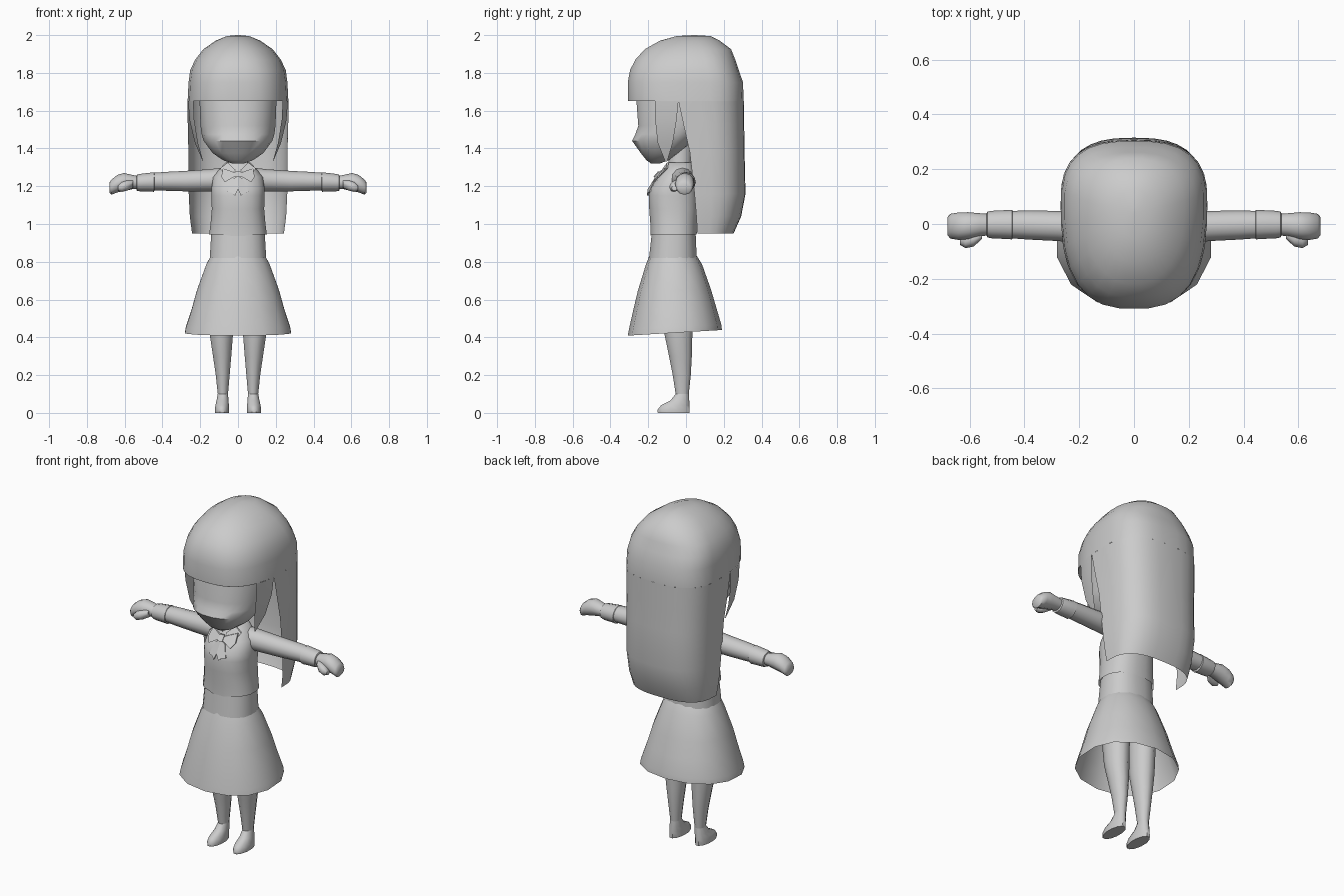
import bpy, bmesh, math
from mathutils import Vector

if "Cube" in bpy.data.objects:
    bpy.data.objects.remove(bpy.data.objects["Cube"])

grey = bpy.data.materials.new("light_grey")
grey.diffuse_color = (0.6, 0.6, 0.6, 1)
grey.use_nodes = True
grey.node_tree.nodes["Principled BSDF"].inputs["Base Color"].default_value = grey.diffuse_color


def finish(name, bm, angle=50):
    bmesh.ops.remove_doubles(bm, verts=bm.verts, dist=0.0005)
    bmesh.ops.recalc_face_normals(bm, faces=bm.faces)
    me = bpy.data.meshes.new(name)
    bm.to_mesh(me)
    bm.free()
    me.materials.append(grey)
    ob = bpy.data.objects.new(name, me)
    bpy.context.collection.objects.link(ob)
    bpy.ops.object.select_all(action='DESELECT')
    ob.select_set(True)
    bpy.context.view_layer.objects.active = ob
    bpy.ops.object.shade_smooth_by_angle(angle=math.radians(angle))
    return ob


def loft(name, rings, closed=True, cap_start=False, cap_end=False, angle=50):
    bm = bmesh.new()
    vs = [[bm.verts.new(p) for p in r] for r in rings]
    n = len(vs[0])
    for a, b in zip(vs, vs[1:]):
        for i in range(n if closed else n - 1):
            j = (i + 1) % n
            bm.faces.new((a[i], a[j], b[j], b[i]))
    if cap_start:
        bm.faces.new(vs[0])
    if cap_end:
        bm.faces.new(vs[-1])
    return finish(name, bm, angle)


def power(v, e):
    return math.copysign(abs(v) ** e, v)


def spot(a, z, w, yf, yb, yc, n):
    """Point on a rounded section with separate front and back depths."""
    c, s = math.cos(a), math.sin(a)
    ry = yb - yc if s > 0 else yc - yf
    return (w * power(c, 2 / n), yc + ry * power(s, 2 / n), z)


def ring(z, w, yf, yb, yc=None, n=2.0, segs=16, x=0.0, tilt=0.0):
    yc = (yf + yb) / 2 if yc is None else yc
    pts = []
    for i in range(segs):
        p = spot(2 * math.pi * (i + 0.5) / segs, z, w, yf, yb, yc, n)
        pts.append((p[0] + x, p[1], z + tilt * (p[1] - yc)))
    return pts


# Hair: crown shell
YC, N = 0.08, 2.7
crown = [(2.0, .004, .04, .05, .045, 2), (1.995, .06, -.05, .13, .045, 2),
         (1.97, .12, -.14, .18, .05, 2.1), (1.925, .185, -.22, .24, .06, 2.2),
         (1.87, .228, -.27, .262, .07, 2.4), (1.815, .254, -.298, .28, YC, 2.5),
         (1.75, .263, -.31, .303, YC, N), (1.65, .268, -.308, .306, YC, N)]
loft("hair_crown", [ring(z, w, f, b, c, n, 28) for z, w, f, b, c, n in crown], cap_start=True)


def edge_angle(y, yf, yb):
    ry = yb - YC if y > YC else YC - yf
    return math.asin(power((y - YC) / ry, N / 2))


def panel(z, w, yf, yb, a0, a1, cols):
    return [spot(a0 + (a1 - a0) * i / cols, z, w, yf, yb, YC, N) for i in range(cols + 1)]


# Hair: underside of the fringe, meeting the forehead
a = edge_angle(-.165, -.308, .306)
loft("fringe_underside", [panel(1.65, .268, -.308, .306, -math.pi - a, a, 14),
                          panel(1.655, .2, -.25, .306, -math.pi - a, a, 14)], closed=False)

# Hair: long back sheet, (z, half width, back, front edge)
sheet = [(1.65, .268, .306, -.04), (1.52, .266, .308, -.012), (1.38, .263, .31, .02),
         (1.16, .261, .315, .045), (1.04, .255, .292, .055), (.95, .243, .252, .06)]
rows = []
for z, w, yb, ye in sheet:
    a = edge_angle(ye, -.308, yb)
    rows.append(panel(z, w, -.308, yb, a, math.pi - a, 18))
loft("hair_back", rows, closed=False)

# Hair: pointed locks before the ears
locks = [(1.65, .268, -.165, -.04), (1.55, .262, -.163, -.05), (1.43, .235, -.15, -.07),
         (1.33, .195, -.11, -.1)]
for side, label in ((1, "right"), (-1, "left")):
    rows = []
    for z, w, y0, y1 in locks:
        r = panel(z, w, -.308, .306, edge_angle(y0, -.308, .306), edge_angle(y1, -.308, .306), 4)
        rows.append([(side * p[0], p[1], p[2]) for p in r])
    loft("hair_lock_" + label, rows, closed=False)

# Head with a soft muzzle and chin
head = [(1.32, .03, -.185, -.14, -.16), (1.338, .08, -.21, -.09, -.14), (1.375, .135, -.24, -.04, -.1),
        (1.44, .183, -.287, .04, -.07), (1.475, .194, -.27, .07, -.06), (1.52, .2, -.254, .1, -.05),
        (1.65, .205, -.264, .15, -.04), (1.76, .19, -.22, .14, -.04)]
loft("head", [ring(z, w, f, b, c, 2.3, 24) for z, w, f, b, c in head], cap_start=True, cap_end=True)
loft("neck", [ring(1.24, .07, -.11, .03, segs=12), ring(1.32, .058, -.095, .03, segs=12),
              ring(1.42, .058, -.095, .035, segs=12)])

# Upper body
body = [(1.325, .065, -.1, .035), (1.29, .1, -.115, .042), (1.25, .132, -.15, .05),
        (1.19, .142, -.19, .058), (1.15, .143, -.198, .063), (1.08, .14, -.196, .066),
        (1.0, .147, -.19, .06), (.945, .154, -.19, .058)]
rows = [ring(z, w, f, b, n=2.4, segs=20) for z, w, f, b in body]
rows[-1] = [(x, y, z - max(0, .025 - abs(x) * .5) * (y < -.1)) for x, y, z in rows[-1]]
loft("top", rows, cap_start=True)
loft("waistband", [ring(.955, .143, -.182, .052, n=2.4, segs=20),
                   ring(.82, .151, -.197, .058, n=2.4, segs=20)], cap_start=True)

# Flared skirt with a hem band, open underneath
skirt = [(.83, .148, -.195, .058, 0), (.785, .172, -.213, .085, .01), (.65, .222, -.255, .132, .02),
         (.55, .25, -.28, .16, .04), (.455, .282, -.302, .187, .05), (.424, .287, -.308, .19, .06)]
loft("skirt", [ring(z, w, f, b, n=2.2, segs=14, tilt=t) for z, w, f, b, t in skirt])

# Legs and feet
leg = [(.72, .085, .07, -.14, .04), (.55, .09, .066, -.13, .042), (.41, .088, .063, -.115, .036),
       (.3, .084, .05, -.092, .033), (.2, .081, .038, -.072, .027), (.1, .08, .028, -.056, .016)]
foot = [(.1, .08, .028, -.056, .016), (.065, .082, .033, -.085, .019), (.04, .084, .037, -.135, .021),
        (.015, .085, .039, -.155, .022), (0, .085, .038, -.152, .022)]
for side, label in ((1, "right"), (-1, "left")):
    for part, data in (("leg_", leg), ("foot_", foot)):
        loft(part + label, [ring(z, w, f, b, x=side * x, segs=12) for z, x, w, f, b in data],
             cap_end=part == "foot_")


def limb(data, side, segs=12):
    rows = []
    for x, zc, rz, yc, ry in data:
        rows.append([(side * x, yc + ry * math.cos(t), zc + rz * math.sin(t))
                     for t in (2 * math.pi * i / segs for i in range(segs))])
    return rows


# Arms: sleeve, cuff, hand, thumb as (x, z, half height, y, half depth)
sleeve = [(.09, 1.235, .062, -.02, .065), (.15, 1.231, .059, -.012, .06), (.28, 1.227, .054, -.007, .055),
          (.38, 1.226, .05, -.004, .053), (.45, 1.225, .046, -.002, .05)]
cuff = [(.44, 1.224, .043, -.002, .046), (.445, 1.222, .052, -.002, .054), (.46, 1.222, .05, -.002, .053),
        (.52, 1.219, .046, -.002, .05), (.535, 1.219, .043, -.002, .047), (.54, 1.219, .03, -.002, .035)]
hand = [(.52, 1.219, .032, -.002, .038), (.56, 1.222, .038, -.003, .042), (.605, 1.222, .048, -.006, .049),
        (.64, 1.213, .046, -.008, .05), (.67, 1.195, .04, -.008, .045), (.68, 1.193, .027, -.008, .034)]
thumb = [(.555, 1.212, .02, -.035, .02), (.585, 1.204, .027, -.055, .027), (.615, 1.196, .026, -.064, .024),
         (.635, 1.19, .014, -.062, .014)]
for side, label in ((1, "right"), (-1, "left")):
    for part, data in (("sleeve_", sleeve), ("cuff_", cuff), ("hand_", hand), ("thumb_", thumb)):
        loft(part + label, limb(data, side), cap_start=True, cap_end=True)


def chest_y(z):
    """Depth of the chest front at a height."""
    for (z0, _, f0, _), (z1, _, f1, _) in zip(body, body[1:]):
        if z1 <= z <= z0:
            return f0 + (f1 - f0) * (z0 - z) / (z0 - z1)
    return body[0][2]


def plate(name, outline, lift, thick=.009):
    bm = bmesh.new()
    front = [bm.verts.new((x, chest_y(z) + abs(x) * .2 - lift, z)) for x, z in outline]
    f = bm.faces.new(front)
    ext = bmesh.ops.extrude_face_region(bm, geom=[f])
    for v in ext["geom"]:
        if isinstance(v, bmesh.types.BMVert):
            v.co += Vector((0, thick, 0))
    return finish(name, bm, 30)


# Collar flaps and ribbon bow
flap = [(.012, 1.285), (.055, 1.325), (.095, 1.295), (.06, 1.245)]
wing = [(.01, 1.27), (.08, 1.295), (.088, 1.25), (.07, 1.222), (.01, 1.255)]
tail = [(0, 1.255), (.03, 1.235), (.055, 1.17), (.03, 1.165), (.015, 1.15), (0, 1.185)]
for side, label in ((1, "right"), (-1, "left")):
    for part, shape, lift in (("collar_", flap, .012), ("bow_wing_", wing, .02), ("bow_tail_", tail, .012)):
        plate(part + label, [(side * x, z) for x, z in shape], lift)
plate("bow_knot", [(-.015, 1.278), (.015, 1.278), (.015, 1.248), (-.015, 1.248)], .026)
